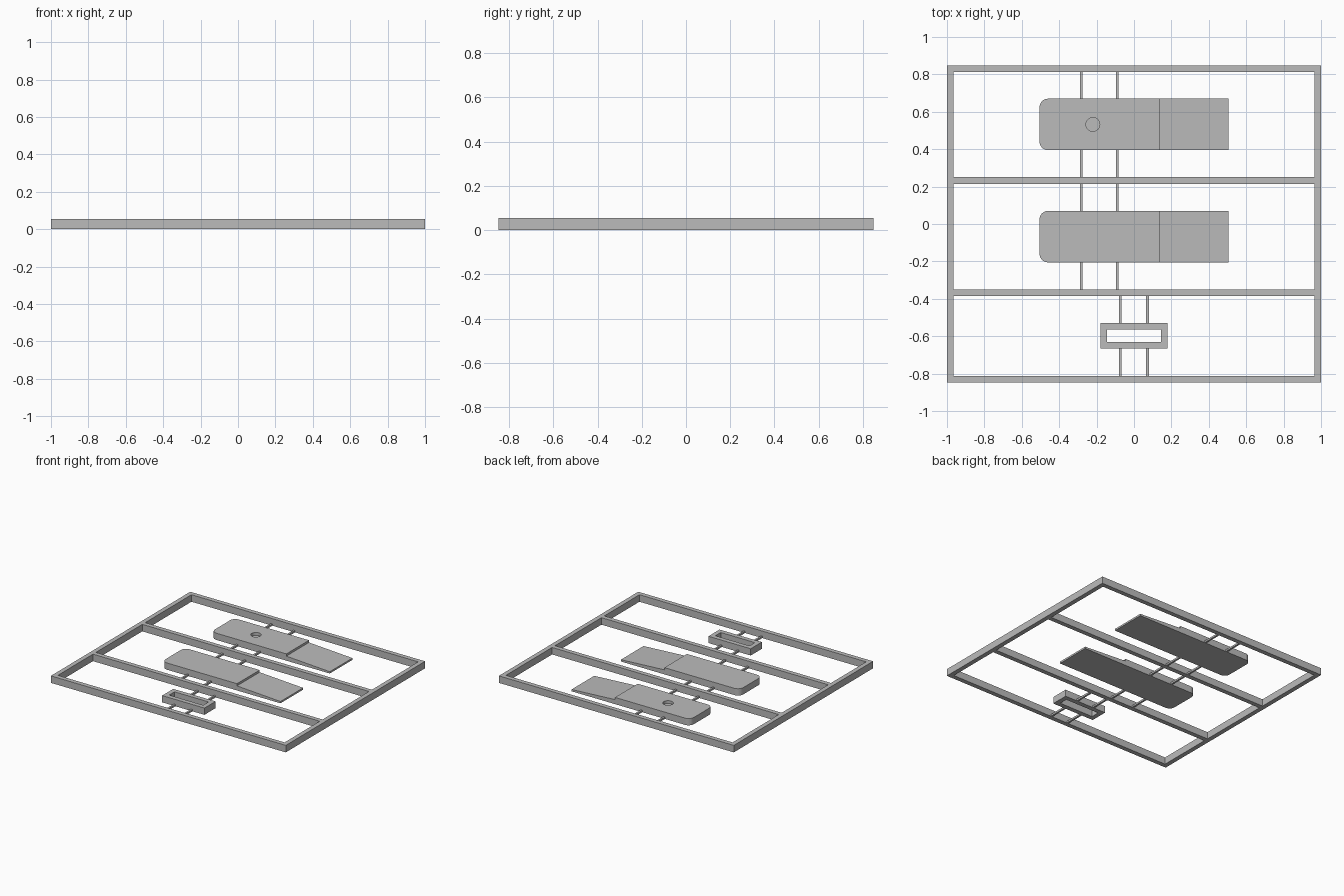
import bpy, bmesh, math

cube = bpy.data.objects.get("Cube")
if cube:
    bpy.data.objects.remove(cube, do_unlink=True)

grey = bpy.data.materials.new("plain_grey")
grey.use_nodes = True
grey.diffuse_color = (0.5, 0.5, 0.5, 1)
grey.node_tree.nodes["Principled BSDF"].inputs["Base Color"].default_value = (0.5, 0.5, 0.5, 1)

HEIGHT = 0.054
WALL = 0.035
HALF_Y = 0.847


def finish(name, bm):
    bmesh.ops.recalc_face_normals(bm, faces=bm.faces)
    mesh = bpy.data.meshes.new(name)
    bm.to_mesh(mesh)
    bm.free()
    mesh.materials.append(grey)
    obj = bpy.data.objects.new(name, mesh)
    bpy.context.collection.objects.link(obj)
    return obj


def prism(bm, points, z0, z1):
    """Extrude an outline; z1 may be a function of x for a sloping top."""
    top = z1 if callable(z1) else (lambda x: z1)
    low = [bm.verts.new((x, y, z0)) for x, y in points]
    high = [bm.verts.new((x, y, top(x))) for x, y in points]
    bm.faces.new(low)
    bm.faces.new(high)
    for i in range(len(points)):
        j = (i + 1) % len(points)
        bm.faces.new((low[i], low[j], high[j], high[i]))


def rect(x0, x1, y0, y1):
    return [(x0, y0), (x1, y0), (x1, y1), (x0, y1)]


def box(name, x0, x1, y0, y1, z1):
    bm = bmesh.new()
    prism(bm, rect(x0, x1, y0, y1), 0, z1)
    return finish(name, bm)


def ring(name, x, y0, y1, wall, z1):
    """Open rectangular frame with a through opening."""
    bm = bmesh.new()
    loops = []
    for inset in (0, wall):
        for z in (0, z1):
            loops.append([bm.verts.new((px, py, z)) for px, py in
                          rect(-x + inset, x - inset, y0 + inset, y1 - inset)])
    out_low, out_high, in_low, in_high = loops
    for a, b in ((out_low, out_high), (out_high, in_high), (in_high, in_low), (in_low, out_low)):
        for i in range(4):
            j = (i + 1) % 4
            bm.faces.new((a[i], a[j], b[j], b[i]))
    return finish(name, bm)


def blade(name, yc):
    """Thick body with two rounded corners, then a thinner wedge tip."""
    x0, step, x1, half, r = -0.505, 0.135, 0.505, 0.1375, 0.045
    arc = [(x0 + r - r * math.sin(a), half - r + r * math.cos(a))
           for a in (math.pi / 2 * i / 8 for i in range(9))]
    outline = [(step, yc + half)] + [(x, yc + y) for x, y in arc]
    outline += [(x, yc - y) for x, y in reversed(arc)] + [(step, yc - half)]
    bm = bmesh.new()
    prism(bm, outline, 0, HEIGHT - 0.002)
    body = finish(name + "_body", bm)
    bm = bmesh.new()
    prism(bm, rect(step, x1, yc - half, yc + half), 0,
          lambda x: 0.035 - 0.021 * (x - step) / (x1 - step))
    finish(name + "_wedge_tip", bm)
    return body


# Outer frame and cross bars
ring("outer_frame", 1, -HALF_Y, HALF_Y, WALL, HEIGHT)
bars = (("rear_cross_bar", 0.215), ("front_cross_bar", -0.385))
for name, y in bars:
    box(name, -1 + WALL, 1 - WALL, y, y + WALL, HEIGHT)

# Two blades, the rear one with a blind round hole
rear = blade("rear_blade", 0.5325)
blade("middle_blade", -0.0675)
bm = bmesh.new()
circle = [2 * math.pi * i / 32 for i in range(32)]
prism(bm, [(-0.22 + 0.037 * math.cos(a), 0.5325 + 0.037 * math.sin(a)) for a in circle], 0.03, 0.1)
cutter = finish("hole_cutter", bm)
cutter.hide_render = True
cutter.hide_set(True)
cut = rear.modifiers.new("blind_hole", 'BOOLEAN')
cut.operation = 'DIFFERENCE'
cut.object = cutter
cut.solver = 'EXACT'

# Small rectangular loop
ring("small_loop", 0.18, -0.665, -0.53, WALL, HEIGHT - 0.002)

# Thin runners joining the parts to the frame
spans = (("rear", (-0.283, -0.09), ((0.67, 0.812), (0.25, 0.395))),
         ("middle", (-0.283, -0.09), ((0.07, 0.215), (-0.35, -0.205))),
         ("front", (-0.074, 0.072), ((-0.53, -0.385), (-0.812, -0.665))))
for name, xs, ys in spans:
    for x in xs:
        for y0, y1 in ys:
            box(name + "_runner", x - 0.007, x + 0.007, y0, y1, 0.014)
